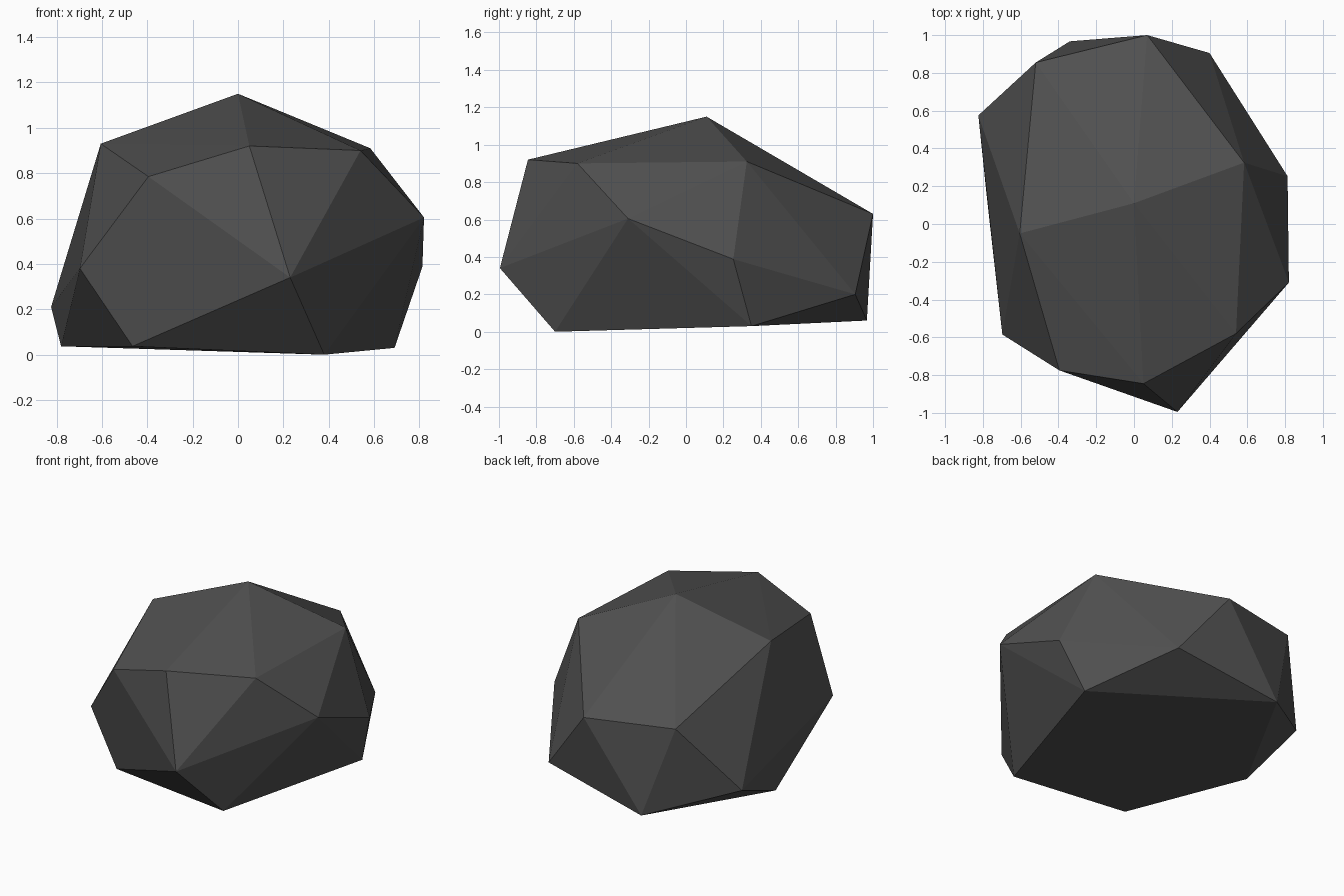
import bpy, bmesh

# Corner points of the faceted boulder
TOP = [(0, 0.11, 1.15), (-0.605, -0.05, 0.93), (-0.395, -0.775, 0.785),
       (0.05, -0.845, 0.92), (0.54, -0.58, 0.9), (0.583, 0.325, 0.91)]
WAIST = [(0.82, -0.31, 0.605), (0.813, 0.253, 0.388), (0.23, -0.995, 0.34),
         (-0.697, -0.585, 0.38), (0.07, 1.0, 0.63), (-0.52, 0.855, 0.653),
         (-0.824, 0.575, 0.21), (0.4, 0.905, 0.2)]
BASE = [(0.38, -0.7, 0.0), (0.69, 0.35, 0.03), (-0.34, 0.967, 0.06),
        (-0.78, 0.151, 0.037), (-0.465, -0.64, 0.037)]

# The stone is the convex hull of its corners
bm = bmesh.new()
for p in TOP + WAIST + BASE:
    bm.verts.new(p)
bmesh.ops.convex_hull(bm, input=bm.verts[:])
bmesh.ops.recalc_face_normals(bm, faces=bm.faces[:])
mesh = bpy.data.meshes.new("boulder")
bm.to_mesh(mesh)
bm.free()

# Flat dark grey stone
stone = bpy.data.materials.new("dark grey stone")
stone.diffuse_color = (0.08, 0.08, 0.08, 1)
mesh.materials.append(stone)
boulder = bpy.data.objects.new("boulder", mesh)
bpy.context.collection.objects.link(boulder)
